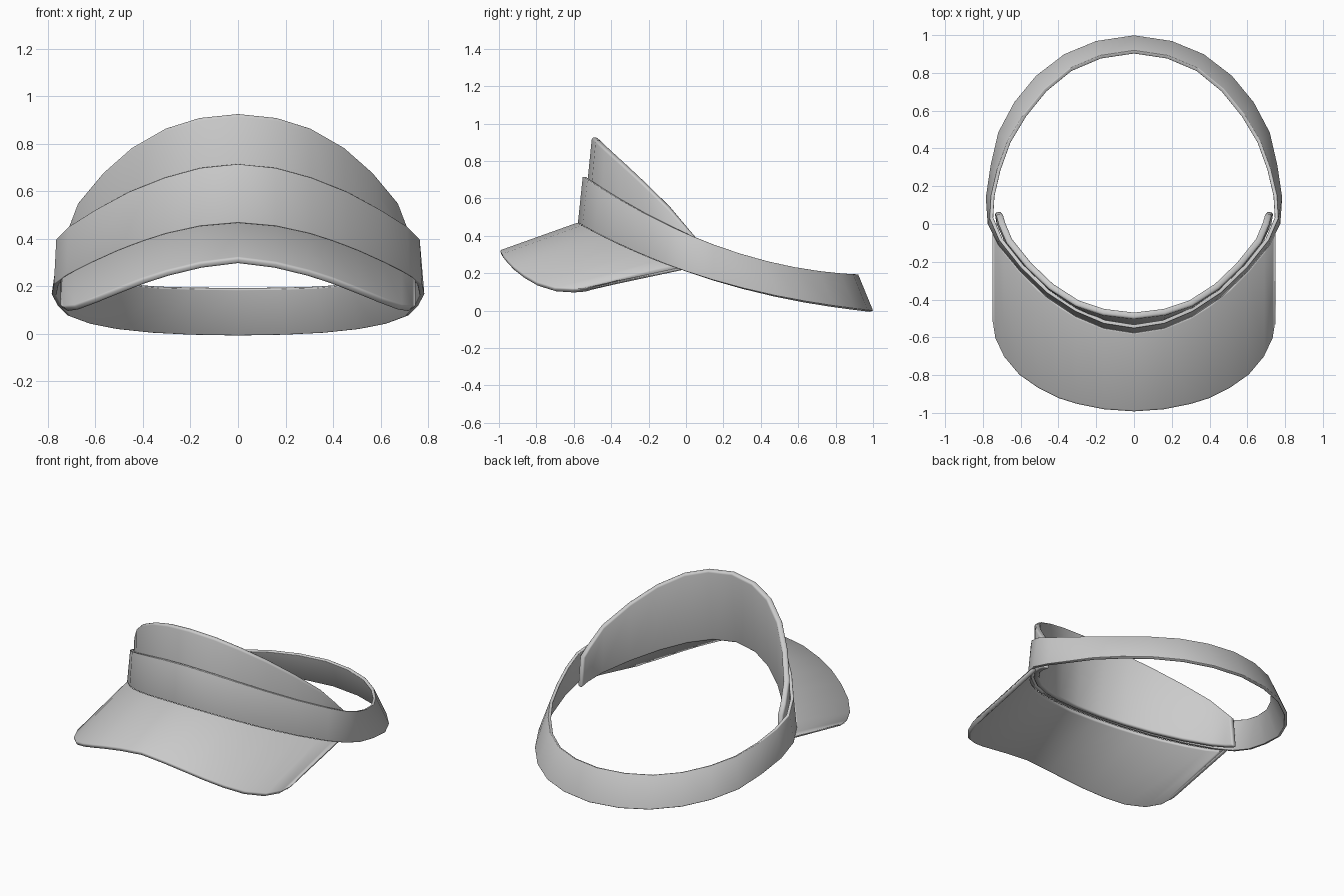
import bpy
import math

if "Cube" in bpy.data.objects:
    bpy.data.objects.remove(bpy.data.objects["Cube"])


def low_z(y):
    """Height of the band's bottom edge along the depth of the visor."""
    return 0.21 - 0.341 * y + 0.165 * y**2 - 0.034 * y**3


def high_z(y):
    """Height of the band's top edge."""
    return 0.413 - 0.432 * y + 0.212 * y**2


def mirrored(half, closed=False):
    """Continue a right-hand half curve over x = 0 to the left side."""
    rest = half[1:-1] if closed else half[:-1]
    return half + [(-x, y, z) for x, y, z in reversed(rest)]


def lofted_sheet(name, row_a, row_b, thickness, bevel, closed=False):
    """Ruled sheet between two curves, thickened with rounded rims."""
    n = len(row_a)
    faces = []
    for i in range(n if closed else n - 1):
        j = (i + 1) % n
        faces.append((i, n + i, n + j, j))
    mesh = bpy.data.meshes.new(name)
    mesh.from_pydata(row_a + row_b, [], faces)
    obj = bpy.data.objects.new(name, mesh)
    bpy.context.collection.objects.link(obj)
    solid = obj.modifiers.new("thickness", 'SOLIDIFY')
    solid.thickness = thickness
    solid.offset = -1
    solid.use_even_offset = True
    rim = obj.modifiers.new("rounded_rim", 'BEVEL')
    rim.width = bevel
    rim.segments = 3
    rim.limit_method = 'ANGLE'
    rim.angle_limit = math.radians(60)
    rim.use_clamp_overlap = False
    bpy.ops.object.select_all(action='DESELECT')
    obj.select_set(True)
    bpy.context.view_layer.objects.active = obj
    bpy.ops.object.shade_smooth_by_angle(angle=math.radians(40))
    return obj


# Headband: closed ring, wider at the bottom, plan curves from back to front
band_low = [(0, 1.0), (.2, .97), (.37, .9), (.52, .785), (.635, .645),
            (.72, .485), (.76, .31), (.785, .14), (.775, 0), (.72, -.11),
            (.6, -.255), (.46, -.39), (.31, -.49), (.16, -.553), (0, -.578)]
band_high = [(0, .92), (.18, .893), (.34, .825), (.475, .715), (.585, .58),
             (.67, .44), (.725, .29), (.758, .15), (.765, .03), (.715, -.085),
             (.6, -.23), (.46, -.365), (.31, -.463), (.16, -.527), (0, -.552)]
lofted_sheet("headband",
             mirrored([(x, y, low_z(y)) for x, y in band_low], True),
             mirrored([(x, y, high_z(y)) for x, y in band_high], True),
             0.02, 0.004, closed=True)

# Front panel: crescent standing inside the band
panel_low = [(.738, .06), (.728, 0), (.685, -.095), (.575, -.235),
             (.445, -.36), (.305, -.459), (.16, -.525), (0, -.55)]
panel_high = [(.73, .05, .39), (.715, -.005, .45), (.675, -.1, .555),
              (.57, -.23, .68), (.45, -.345, .785), (.31, -.435, .865),
              (.165, -.483, .91), (0, -.503, .927)]
lofted_sheet("front_panel",
             mirrored([(x, y, low_z(y) + .005) for x, y in panel_low]),
             mirrored(panel_high), 0.035, 0.012)

# Brim: curved sheet from the band's lower edge to the rounded outer edge
brim_inner = [(.75, -.02), (.748, -.04), (.735, -.075), (.69, -.145),
              (.61, -.243), (.51, -.345), (.4, -.432), (.3, -.494),
              (.16, -.55), (0, -.575)]
brim_outer = [(.75, -.49, .122), (.748, -.53, .117), (.735, -.61, .116),
              (.69, -.705, .122), (.61, -.8, .152), (.51, -.87, .193),
              (.4, -.925, .236), (.3, -.956, .268), (.16, -.984, .302),
              (0, -.995, .322)]
lofted_sheet("brim", mirrored(brim_outer),
             mirrored([(x, y, low_z(y) + .005) for x, y in brim_inner]),
             0.028, 0.01)
